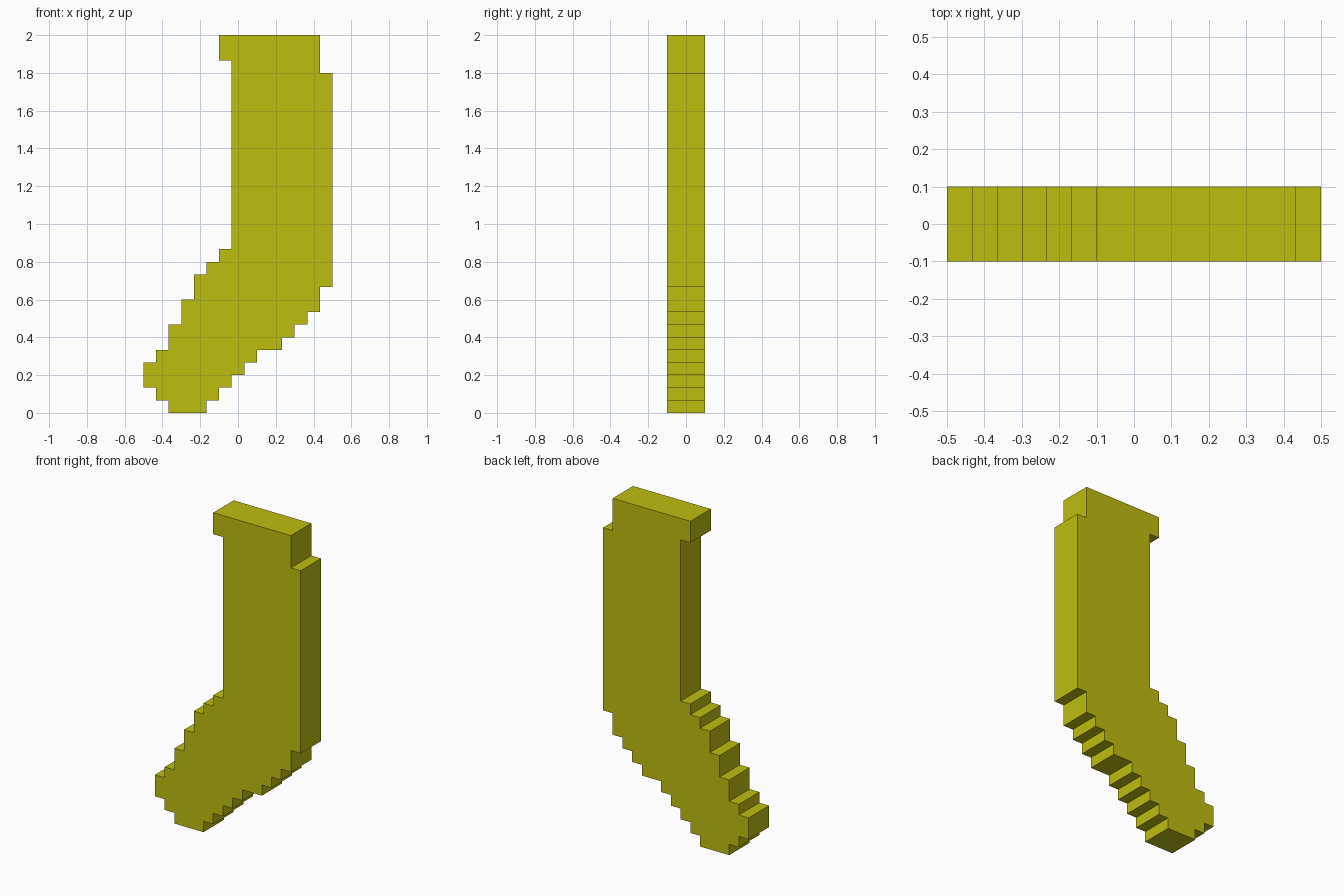
import bpy
import bmesh

cube = bpy.data.objects.get("Cube")
if cube:
    bpy.data.objects.remove(cube, do_unlink=True)

CELL = 1 / 15        # size of one step
HALF_DEPTH = 0.1

# Rows from the toe up to the cuff: (top row, left column, right column)
ROWS = [(1, 2, 5), (2, 1, 6), (3, 0, 7), (4, 0, 8), (5, 1, 9), (6, 2, 11),
        (7, 2, 12), (8, 3, 13), (9, 3, 14), (10, 4, 14), (11, 4, 15),
        (12, 5, 15), (13, 6, 15), (27, 7, 15), (28, 7, 14), (30, 6, 14)]


def stepped_side(column):
    """Corner points up one side, skipping rows that stay level."""
    points, bottom = [], 0
    for row in ROWS:
        x = row[column]
        if points and points[-1][0] == x:
            points[-1] = (x, row[0])
        else:
            points += [(x, bottom), (x, row[0])]
        bottom = row[0]
    return points


# Closed outline: up the right side, down the left side
outline = stepped_side(2) + stepped_side(1)[::-1]

# Extrude the outline from front to back
bm = bmesh.new()
verts = [bm.verts.new((x * CELL - 0.5, -HALF_DEPTH, z * CELL)) for x, z in outline]
front = bm.faces.new(verts)
back = bmesh.ops.extrude_face_region(bm, geom=[front], use_keep_orig=True)
bmesh.ops.translate(bm, vec=(0, 2 * HALF_DEPTH, 0),
                    verts=[g for g in back["geom"] if isinstance(g, bmesh.types.BMVert)])
bmesh.ops.recalc_face_normals(bm, faces=bm.faces)
mesh = bpy.data.meshes.new("stepped_boot")
bm.to_mesh(mesh)
bm.free()

# Flat yellow colour
colour = (0.515, 0.515, 0.005, 1)
mat = bpy.data.materials.new("olive yellow")
mat.use_nodes = True
mat.diffuse_color = colour
mat.node_tree.nodes["Principled BSDF"].inputs["Base Color"].default_value = colour
mesh.materials.append(mat)

boot = bpy.data.objects.new("stepped_boot", mesh)
bpy.context.collection.objects.link(boot)
